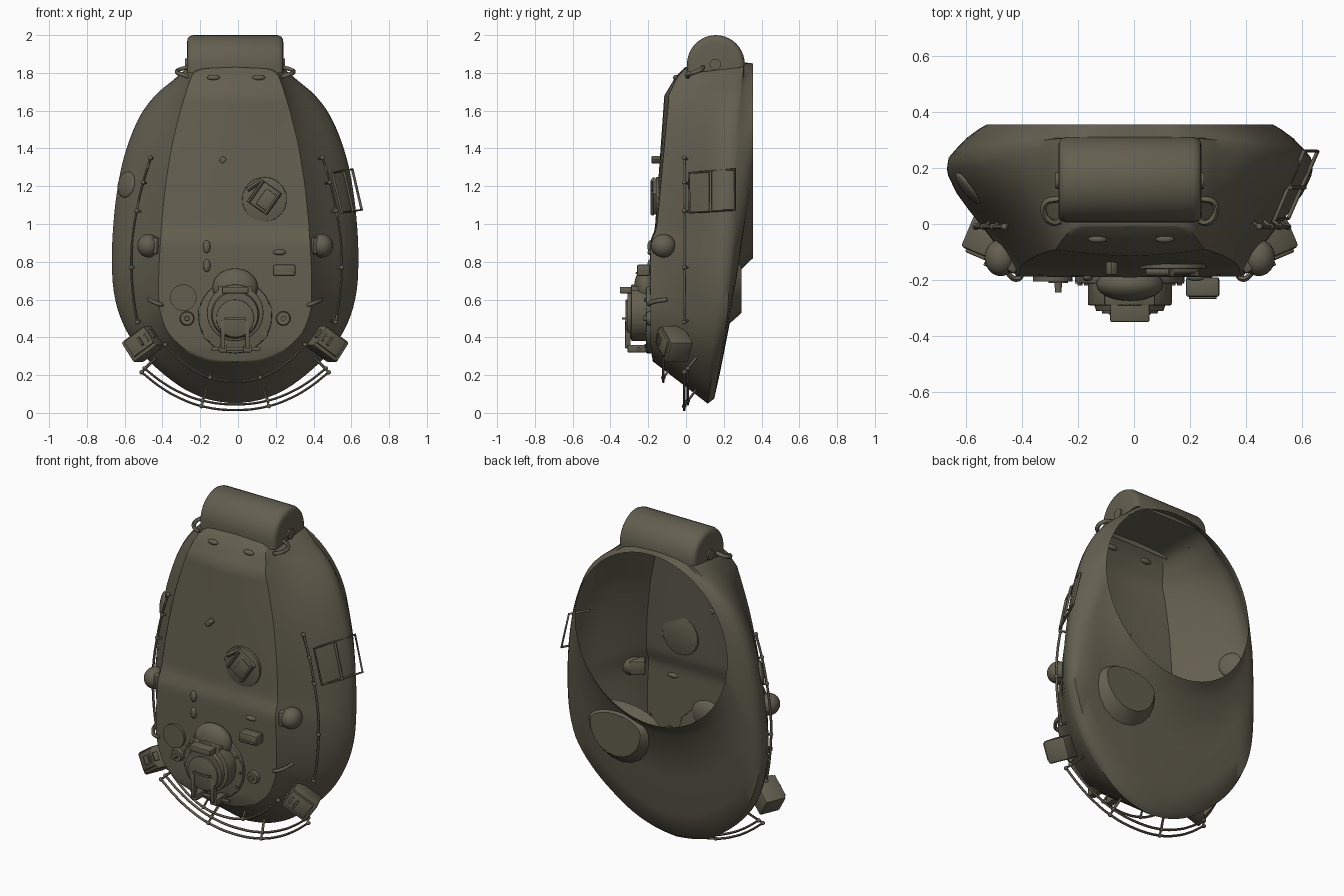
import bpy, bmesh, math
from mathutils import Vector, Matrix
from mathutils.bvhtree import BVHTree

if "Cube" in bpy.data.objects:
    bpy.data.objects.remove(bpy.data.objects["Cube"])

olive = bpy.data.materials.new("olive_paint")
olive.use_nodes = True
olive.diffuse_color = (0.125, 0.113, 0.078, 1)
olive.node_tree.nodes["Principled BSDF"].inputs["Base Color"].default_value = olive.diffuse_color
CX = -.015  # centre line of the shell


def finish(name, bm, angle=35, bevel=0):
    """Turn a bmesh into a smooth-shaded object."""
    if bevel:
        bmesh.ops.bevel(bm, geom=bm.edges[:], offset=bevel, segments=2, affect='EDGES', profile=0.5)
    bmesh.ops.recalc_face_normals(bm, faces=bm.faces)
    me = bpy.data.meshes.new(name)
    bm.to_mesh(me)
    bm.free()
    me.materials.append(olive)
    ob = bpy.data.objects.new(name, me)
    bpy.context.collection.objects.link(ob)
    bpy.ops.object.select_all(action='DESELECT')
    ob.select_set(True)
    bpy.context.view_layer.objects.active = ob
    bpy.ops.object.shade_smooth_by_angle(angle=math.radians(angle))
    return ob


def interp(table, t):
    """Piecewise linear lookup."""
    for (a, va), (b, vb) in zip(table, table[1:]):
        if t <= b:
            return va + (vb - va) * max(0, (t - a) / (b - a))
    return table[-1][1]


def resample(pts, n):
    """Evenly spaced points along a half outline, gently rounded."""
    pts = [Vector(p) for p in pts]
    d = [0]
    for a, b in zip(pts, pts[1:]):
        d.append(d[-1] + (b - a).length)
    tx = [(s, p.x) for s, p in zip(d, pts)]
    tz = [(s, p.y) for s, p in zip(d, pts)]
    out = [Vector((interp(tx, d[-1] * i / n), interp(tz, d[-1] * i / n))) for i in range(n + 1)]
    for _ in range(2):
        out = [out[0]] + [(a + b * 2 + c) / 4 for a, b, c in zip(out, out[1:], out[2:])] + [out[-1]]
    return out


# Shell: loops from the ring opening, round the rim, up to the roof
N = 56
outline = resample([(0, 1.86), (.24, 1.85), (.285, 1.79), (.41, 1.7), (.49, 1.6), (.54, 1.5), (.575, 1.4),
                    (.605, 1.3), (.637, 1.1), (.653, .9), (.652, .7), (.638, .6), (.61, .5), (.56, .4),
                    (.485, .3), (.38, .2), (.26, .11), (.13, .055), (0, .04)], N)
roof = resample([(0, 1.83), (.22, 1.82), (.285, 1.62), (.335, 1.42), (.37, 1.2), (.39, 1.0), (.405, .75),
                 (.405, .55), (.36, .42), (.25, .32), (.12, .275), (0, .27)], N)
ring = [Vector((.51 * math.sin(math.pi * i / N), 1.335 + .515 * math.cos(math.pi * i / N))) for i in range(N + 1)]
ROOF_Y = [(.27, -.175), (.35, -.19), (.91, -.19), (.97, -.165), (1.68, -.115), (1.78, -.055), (1.83, -.005)]
CROWN = [(.9, .003), (1.0, .01), (1.66, .025), (1.83, .005)]
RIM_Y = [(0, .135), (.5, .215), (.9, .23), (1.5, .26), (1.86, .31)]


def floor_y(z):
    return .135 + .165 * z


def roof_y(z, s=1):
    """Roof depth at height z; s runs from centre line to edge."""
    return interp(ROOF_Y, z) + interp(CROWN, z) * s ** 1.5


loops = [[(p.x, .355, p.y) for p in ring]]
skirt = []
for r, o in zip(ring, outline):
    f = min(.6, .085 / max((o - r).length, .01))
    p = r.lerp(o, f)
    skirt.append((p.x, min(.355 - .08 * f, floor_y(p.y) + .01), p.y))
loops.append(skirt)
for f in (.4, .75, .95):
    loops.append([(s[0] + (o.x - s[0]) * f, s[1] + (interp(RIM_Y, o.y) - s[1]) * f ** 1.3, s[2] + (o.y - s[2]) * f)
                  for s, o in zip(skirt, outline)])
for t in (.04, .1, .25, .4, .55, .7, .85, .95, 1):
    row = []
    for o, r in zip(outline, roof):
        p = o.lerp(r, t)
        y0 = interp(RIM_Y, o.y) - .015
        bulge = .28 * t * (1 - t) ** 3 * min(1, o.x / .5)
        row.append((p.x + bulge, y0 + (roof_y(r.y) - y0) * t, p.y))
    loops.append(row)
for s in (.9, .6, .3, 0):
    loops.append([(r.x * s, roof_y(r.y, s), r.y) for r in roof])

bm = bmesh.new()
for side in (1, -1):
    rows = [[bm.verts.new((p[0] * side, p[1], p[2])) for p in row] for row in loops]
    for a, b in zip(rows, rows[1:]):
        for i in range(N):
            bm.faces.new((a[i], a[i + 1], b[i + 1], b[i]))
bm.transform(Matrix.Translation((CX, 0, 0)))
bmesh.ops.remove_doubles(bm, verts=bm.verts, dist=.0008)
bmesh.ops.dissolve_degenerate(bm, edges=bm.edges, dist=.0001)
tree = BVHTree.FromBMesh(bm)
finish("turret_shell", bm, 50)


def front(x, z):
    """Depth of the shell seen from the front."""
    return tree.ray_cast(Vector((x, -2, z)), Vector((0, 1, 0)))[0].y


def disc(name, x, z, y0, y1, r0, r1=None, seg=32, bevel=0):
    """Round part along y, from y0 to y1."""
    bm = bmesh.new()
    bmesh.ops.create_cone(bm, cap_ends=True, segments=seg, radius1=r0, radius2=r0 if r1 is None else r1, depth=abs(y1 - y0))
    bm.transform(Matrix.Translation((x, (y0 + y1) / 2, z)) @ Matrix.Rotation(math.pi / 2, 4, 'X'))
    return finish(name, bm, 35, bevel)


def box(name, loc, size, rot=0, bevel=.006, tilt=0):
    """Block turned about y, then tilted about z."""
    bm = bmesh.new()
    bmesh.ops.create_cube(bm, size=1)
    bm.transform(Matrix.Translation(loc) @ Matrix.Rotation(tilt, 4, 'Z') @ Matrix.Rotation(rot, 4, 'Y')
                 @ Matrix.Diagonal((*size, 1)))
    return finish(name, bm, 35, bevel)


def ball(name, loc, size, turn=Matrix.Identity(4)):
    bm = bmesh.new()
    bmesh.ops.create_uvsphere(bm, u_segments=24, v_segments=14, radius=1)
    bm.transform(Matrix.Translation(loc) @ turn @ Matrix.Diagonal((*size, 1)))
    return finish(name, bm, 60)


def tube(name, pts, r=.007, smooth=True, cyclic=False):
    """Round bar along points."""
    cu = bpy.data.curves.new(name, 'CURVE')
    cu.dimensions, cu.bevel_depth, cu.bevel_resolution, cu.use_fill_caps = '3D', r, 1, True
    cu.resolution_u = 8
    sp = cu.splines.new('BEZIER' if smooth else 'POLY')
    dst = sp.bezier_points if smooth else sp.points
    dst.add(len(pts) - 1)
    for b, p in zip(dst, pts):
        if smooth:
            b.co, b.handle_left_type, b.handle_right_type = p, 'AUTO', 'AUTO'
        else:
            b.co = (*p, 1)
    sp.use_cyclic_u = cyclic
    tmp = bpy.data.objects.new(name, cu)
    bpy.context.collection.objects.link(tmp)
    bpy.context.view_layer.update()
    bm = bmesh.new()
    bm.from_mesh(bpy.data.meshes.new_from_object(tmp.evaluated_get(bpy.context.evaluated_depsgraph_get())))
    bpy.data.objects.remove(tmp)
    return finish(name, bm, 60)


def rail(name, pts, posts):
    """Bar with short struts reaching the shell."""
    tube(name, pts)
    for p in posts:
        tube(name + "_strut", [p, tree.find_nearest(Vector(p))[0]], .006, False)
        ball(name + "_joint", p, (.012, .012, .012))


# Gun housing at the narrow end
prof = [(.005, 1.80)] + [(.158 - .153 * math.cos(a), 1.845 + .155 * math.sin(a))
                         for a in [math.pi * i / 20 for i in range(21)]] + [(.311, 1.835)]
bm = bmesh.new()
rows = [[bm.verts.new((CX + x, .158 + (y - .158) * k, 1.8 + (z - 1.8) * k)) for y, z in prof]
        for x, k in ((-.255, .8), (-.252, .9), (-.244, .96), (-.225, 1), (.225, 1), (.244, .96), (.252, .9), (.255, .8))]
for a, b in zip(rows, rows[1:]):
    for i in range(len(prof) - 1):
        bm.faces.new((a[i], a[i + 1], b[i + 1], b[i]))
bm.faces.new(rows[0])
bm.faces.new(rows[-1])
finish("gun_housing", bm, 50)

# Bulge behind the ring, on the left
bm = bmesh.new()
bmesh.ops.create_cone(bm, cap_ends=True, segments=20, radius1=.25, radius2=.17, depth=.09)
bm.transform(Matrix.Translation((.27, .25, .7)) @ Matrix.Rotation(-math.pi / 2, 4, 'X'))
for v in bm.verts:
    if v.co.z > .7:
        v.co.z = .7 + (v.co.z - .7) * .5
finish("floor_bulge", bm, 30)

# Commander's cupola with hatch, sight and hinges
disc("cupola_flange", CX, .51, -.18, -.212, .195, bevel=.006)
disc("cupola_ring", CX, .53, -.2, -.29, .15, bevel=.006)
disc("cupola_lip", CX, .52, -.28, -.31, .13, .12)
disc("cupola_hatch", CX, .5, -.3, -.32, .1, bevel=.005)
ball("cupola_sight_dome", (CX, -.215, .665), (.12, .06, .1))
box("cupola_sight", (CX, -.3, .65), (.14, .1, .035))
box("cupola_sight_foot", (CX, -.25, .63), (.18, .08, .08))
for i in range(12):
    a = math.tau * i / 12
    disc("flange_bolt", CX + .178 * math.cos(a), .51 + .178 * math.sin(a), -.2, -.219, .009, seg=8)
for dx in (-.065, .065):
    box("hatch_hinge_arm", (CX + dx, -.308, .415), (.024, .03, .15))
    box("hatch_hinge_foot", (CX + dx, -.26, .34), (.045, .1, .04))
tube("hatch_hinge_bar", [(-.14, -.25, .34), (.12, -.25, .34)], .01, False)
tube("hatch_handle", [(CX - .05, -.31, .5), (CX - .05, -.335, .5), (CX + .05, -.335, .5), (CX + .05, -.31, .5)], .007, False)

# Second hatch with its turned periscope
y = front(.14, 1.13)
disc("gunner_plate", .14, 1.13, y + .008, y - .01, .118, bevel=.004)
R = math.radians(35)
c, s = math.cos(R), math.sin(R)
box("gunner_periscope", (.14, y - .012, 1.14), (.13, .03, .14), R, .01)
box("gunner_periscope_lid", (.155, y - .022, 1.125), (.08, .02, .1), R)
for d in (-.055, .055):
    tube("gunner_side_bar", [(.14 + d * c + e * s, y - .028, 1.14 - d * s + e * c) for e in (-.07, .07)], .01, False)
tube("gunner_top_bar", [(.05, y - .02, 1.18), (.13, y - .02, 1.235)], .014, False)

# Roof fittings
box("periscope", (.245, -.225, .755), (.12, .07, .06), 0, .01)
tube("periscope_guard", [(.2, -.24, .74), (.2, -.263, .74), (.29, -.263, .74), (.29, -.24, .74)], .006, False)
disc("vent_cover", -.29, .61, -.18, -.205, .07)
disc("vent_stem", -.27, .5, -.19, -.245, .012, seg=12)
for x in (-.27, .24):
    disc("filler_cap", x, .5, -.18, -.21, .04, .034)
    disc("filler_knob", x, .5, -.2, -.226, .014, seg=12)
for x, z, wide in ((-.165, .88, 0), (-.165, .78, 0), (.22, .85, 1), (-.13, 1.775, 1), (.11, 1.775, 1)):
    ball("lug", (x, front(x, z), z), (.034, .015, .015) if wide else (.019, .015, .034))
box("roof_block", (-.08, front(-.08, 1.34) - .02, 1.34), (.03, .05, .035), .7)

# Paired side fittings
for s in (1, -1):
    disc("trunnion_cap", 0, 0, 0, .02, .03).matrix_world = (
        Matrix.Translation((s * .245 + CX, .155, 1.845)) @ Matrix.Rotation(-s * math.pi / 2, 4, 'Z'))
    tube("lifting_hook", [(s * x + CX, yy, z) for x, yy, z in (
        (.25, .01, 1.78), (.275, .005, 1.79), (.305, .035, 1.80), (.3, .075, 1.815), (.25, .09, 1.83))], .012)
    ball("side_dome", (s * .46 + CX, -.12, .885), (.058, .066, .062))
    box("side_dome_mount", (s * .425 + CX, -.12, .885), (.09, .09, .09), 0, .015, s * .6)
    tube("grab_handle", [(s * x + CX, yy, z) for x, yy, z in (
        (.38, -.15, .57), (.4, -.195, .575), (.44, -.165, .59), (.455, -.1, .6))], .011)
    X = s * .485 + CX
    box("launcher_box", (X, -.06, .365), (.165, .13, .13), s * .6, .012, s * .4)
    box("launcher_lid", (X + s * .02, -.118, .375), (.14, .03, .1), s * .6, .006, s * .4)
    for k in range(3):
        box("launcher_rib", (X - s * (.045 - k * .03), -.14, .42 - k * .02), (.012, .03, .05), s * .6, .003, s * .4)
    # Long rail down the flank
    pts = [(s * x - .008, -.01, z) for x, z in (
        (.455, 1.35), (.495, 1.22), (.528, 1.07), (.553, .9), (.557, .77), (.545, .6), (.525, .48))]
    rail("flank_rail", pts, [pts[i] for i in (0, 1, 2, 4, 6)])

# Rails round the wide end
for name, hw, top, low, yy in (("outer_rail", .495, .215, .015, -.01), ("inner_rail", .48, .235, .045, .01),
                               ("upper_rail", .37, .36, .165, -.12)):
    pts = [(hw * k + CX, yy, low + (top - low) * abs(k) ** 2.2) for k in (-1, -.8, -.6, -.36, 0, .36, .6, .8, 1)]
    rail(name, pts, [pts[i] for i in (0, 3, 5, 8)])

# Rack frame on the left flank
corners = [(.5, .015, 1.27), (.605, .26, 1.29), (.655, .26, 1.075), (.55, .02, 1.06)]
tube("rack_frame", corners, .007, False, True)
tube("rack_bar", [(.56, .13, 1.28), (.61, .13, 1.065)], .007, False)

# Shallow round port on the right flank
spot, normal = tree.find_nearest(Vector((-.6, .12, 1.21)))[:2]
ball("flank_port", spot, (.07, .07, .018), normal.to_track_quat('Z', 'Y').to_matrix().to_4x4())
